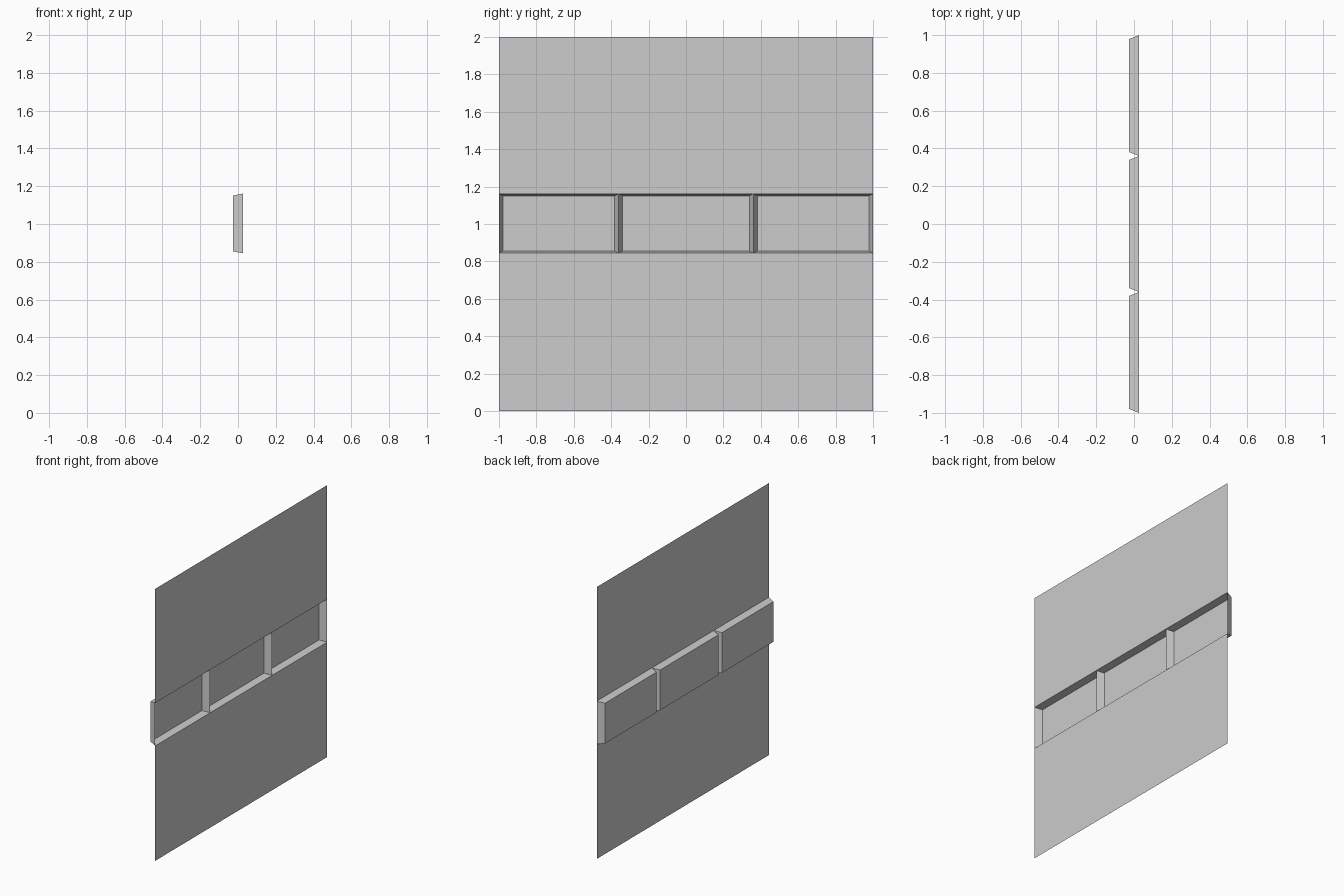
import bpy
import bmesh

cube = bpy.data.objects.get("Cube")
if cube:
    bpy.data.objects.remove(cube, do_unlink=True)

FACE_X, BACK_X = 0.026, -0.026      # wall plane and recess floor
LOW, HIGH = 0.845, 1.161            # opening heights
DIVIDER = 0.36                      # y of the ridges between recesses
INSET_Y, INSET_Z = 0.021, 0.01      # taper of the recess walls

grey = bpy.data.materials.new("plain_grey")
grey.use_nodes = True
grey.diffuse_color = (0.604, 0.604, 0.604, 1)
grey.node_tree.nodes["Principled BSDF"].inputs["Base Color"].default_value = grey.diffuse_color


def rectangle(bm, x, y0, y1, z0, z1):
    """Upright rectangle facing +x."""
    corners = [(y0, z0), (y1, z0), (y1, z1), (y0, z1)]
    return [bm.verts.new((x, y, z)) for y, z in corners]


def finish(name, bm):
    mesh = bpy.data.meshes.new(name)
    bm.to_mesh(mesh)
    bm.free()
    mesh.materials.append(grey)
    obj = bpy.data.objects.new(name, mesh)
    bpy.context.collection.objects.link(obj)
    return obj


def wall_sheet(name, z0, z1):
    bm = bmesh.new()
    bm.faces.new(rectangle(bm, FACE_X, -1, 1, z0, z1))
    return finish(name, bm)


def recess(name, y0, y1):
    """Open tray: floor set back from the wall, with four tapered sides."""
    bm = bmesh.new()
    rim = rectangle(bm, FACE_X, y0, y1, LOW, HIGH)
    floor = rectangle(bm, BACK_X, y0 + INSET_Y, y1 - INSET_Y,
                      LOW + INSET_Z, HIGH - INSET_Z)
    bm.faces.new(floor)
    for i in range(4):
        j = (i + 1) % 4
        bm.faces.new((rim[i], rim[j], floor[j], floor[i]))
    return finish(name, bm)


# Flat wall above and below the band
wall_sheet("lower_wall", 0, LOW)
wall_sheet("upper_wall", HIGH, 2)

# Row of three recesses
edges = [-1, -DIVIDER, DIVIDER, 1]
for name, y0, y1 in zip(("front_recess", "middle_recess", "back_recess"), edges, edges[1:]):
    recess(name, y0, y1)
